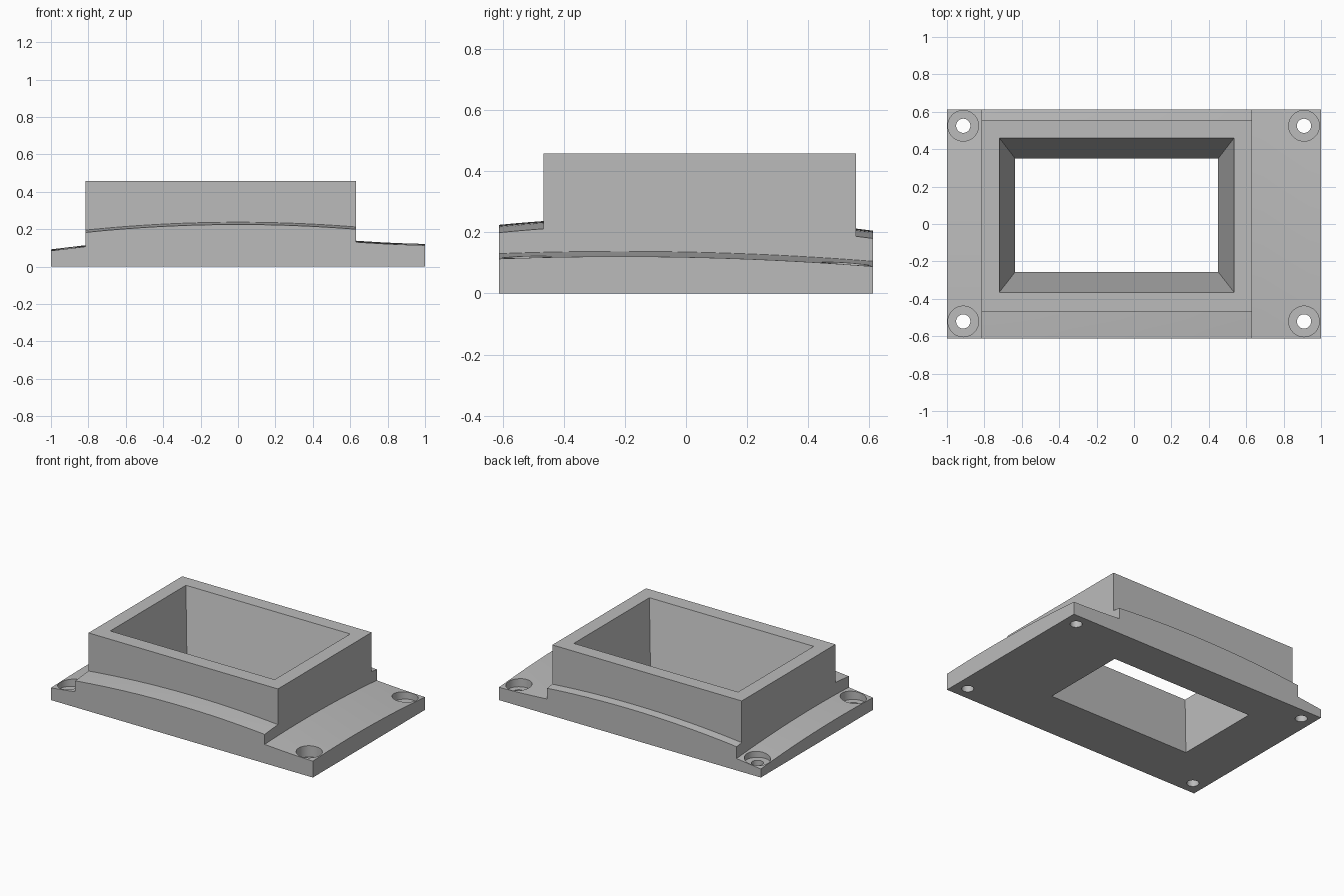
import bpy, bmesh, math

cube = bpy.data.objects.get("Cube")
if cube:
    bpy.data.objects.remove(cube, do_unlink=True)

grey = bpy.data.materials.new("plain grey")
grey.use_nodes = True
colour = (0.5, 0.5, 0.5, 1)
grey.diffuse_color = colour
grey.node_tree.nodes["Principled BSDF"].inputs["Base Color"].default_value = colour

X0, X1, Y = 1.0, 1.0, 0.612          # outer plate
CX0, CX1, CY0, CY1 = -0.815, 0.632, -0.467, 0.556   # collar and raised middle
TOP = 0.458


def finish(bm, name):
    bmesh.ops.recalc_face_normals(bm, faces=bm.faces)
    mesh = bpy.data.meshes.new(name)
    bm.to_mesh(mesh)
    bm.free()
    mesh.materials.append(grey)
    obj = bpy.data.objects.new(name, mesh)
    bpy.context.collection.objects.link(obj)
    return obj


def frustum(name, low, high, z0, z1):
    """Box between two rectangles given as x0, x1, y0, y1."""
    bm = bmesh.new()
    rings = [[bm.verts.new((r[i], r[j], z)) for i, j in ((0, 2), (1, 2), (1, 3), (0, 3))]
             for r, z in ((low, z0), (high, z1))]
    bm.faces.new(rings[0])
    bm.faces.new(rings[1])
    for i in range(4):
        k = (i + 1) % 4
        bm.faces.new((rings[0][i], rings[0][k], rings[1][k], rings[1][i]))
    return finish(bm, name)


def cylinder(name, x, y, radius, z0, z1):
    bm = bmesh.new()
    bmesh.ops.create_cone(bm, cap_ends=True, segments=40, radius1=radius,
                          radius2=radius, depth=z1 - z0)
    bmesh.ops.translate(bm, vec=(x, y, (z0 + z1) / 2), verts=bm.verts)
    return finish(bm, name)


def boolean(target, tool, operation):
    mod = target.modifiers.new(tool.name, 'BOOLEAN')
    mod.operation = operation
    mod.solver = 'EXACT'
    mod.object = tool
    graph = bpy.context.evaluated_depsgraph_get()
    mesh = bpy.data.meshes.new_from_object(target.evaluated_get(graph))
    target.modifiers.clear()
    target.data = mesh
    bpy.data.objects.remove(tool, do_unlink=True)


# Heights of the domed middle and of the two lower side flanges
def middle(x, y):
    return 0.251 - 0.0637 * x ** 2 - 0.0937 * (y + 0.083) ** 2


def left_flange(x, y):
    return 0.114 + 0.12 * (x - CX0) - 0.0476 * (y + 0.215) ** 2


def right_flange(x, y):
    t = (x - CX1) / (X1 - CX1)
    return 0.138 - 0.026 * t + 0.009 * t * t - 0.0476 * (y + 0.215) ** 2


def spread(a, b, n):
    return [a + (b - a) * i / n for i in range(n + 1)]


# Base plate: stepped, curved top surface closed down to a flat underside
columns = [(x, left_flange) for x in spread(-X0, CX0, 3)]
columns += [(x, middle) for x in spread(CX0, CX1, 24)]
columns += [(x, right_flange) for x in spread(CX1, X1, 6)]
rows = spread(-Y, Y, 24)
bm = bmesh.new()
grid = [[bm.verts.new((x, y, height(x, y))) for y in rows] for x, height in columns]
for a, b in zip(grid, grid[1:]):
    for j in range(len(rows) - 1):
        bm.faces.new((a[j], b[j], b[j + 1], a[j + 1]))
corners = [bm.verts.new((x, y, 0)) for x, y in ((-X0, -Y), (X1, -Y), (X1, Y), (-X0, Y))]
edges = [[c[0] for c in grid], grid[-1], [c[-1] for c in grid][::-1], grid[0][::-1]]
for i, edge in enumerate(edges):
    bm.faces.new([corners[i], corners[(i + 1) % 4]] + edge[::-1])
bm.faces.new(corners)
body = finish(bm, "flanged_mount")

# Rectangular collar
rim = (CX0, CX1, CY0, CY1)
boolean(body, frustum("collar", rim, rim, 0.05, TOP), 'UNION')

# Tapered opening through the collar, stretched past both ends
low, high = (-0.635, 0.45, -0.256, 0.35), (-0.72, 0.535, -0.365, 0.46)
over = 0.1
below = [a - (b - a) * over for a, b in zip(low, high)]
above = [b + (b - a) * over for a, b in zip(low, high)]
boolean(body, frustum("opening", below, above, -TOP * over, TOP * (1 + over)), 'DIFFERENCE')

# Counterbored screw holes in the corners
for x in (-0.913, 0.909):
    for y in (-0.521, 0.525):
        boolean(body, cylinder("counterbore", x, y, 0.082, 0.045, 0.3), 'DIFFERENCE')
        boolean(body, cylinder("screw_hole", x, y, 0.038, -0.1, 0.2), 'DIFFERENCE')

# Smooth curves, crisp edges
bpy.ops.object.select_all(action='DESELECT')
body.select_set(True)
bpy.context.view_layer.objects.active = body
bpy.ops.object.shade_smooth_by_angle(angle=math.radians(25))
